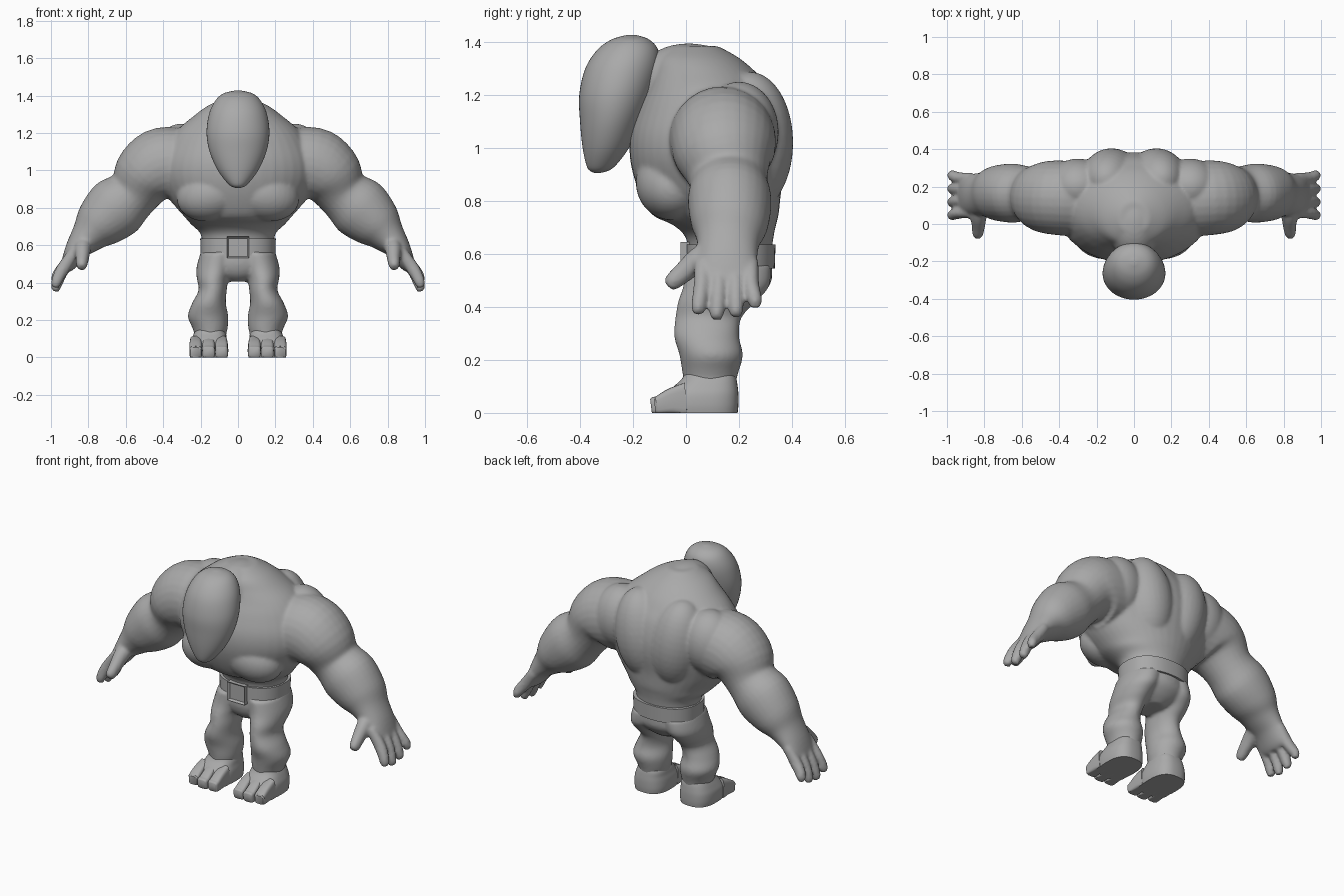
import bpy, bmesh, math
from mathutils import Vector, Matrix

if "Cube" in bpy.data.objects:
    bpy.data.objects.remove(bpy.data.objects["Cube"])

grey = bpy.data.materials.new("plain grey")
grey.use_nodes = True
colour = (0.4, 0.4, 0.4, 1)
grey.diffuse_color = colour
grey.node_tree.nodes["Principled BSDF"].inputs["Base Color"].default_value = colour
SIDES = (1, -1)


def spline(rows, steps):
    """Catmull-Rom interpolation of equal-length rows."""
    out = []
    for i in range(len(rows) - 1):
        a, b, c, d = (rows[max(0, min(len(rows) - 1, i + k))] for k in (-1, 0, 1, 2))
        for s in range(steps):
            t = s / steps
            out.append([q + t / 2 * (r - p + t * (2*p - 5*q + 4*r - w + t * (3*(q - r) + w - p)))
                        for p, q, r, w in zip(a, b, c, d)])
    return out + [list(rows[-1])]


def skin(bm, rings):
    """Join point rings into a closed tube."""
    loops = [[bm.verts.new(p) for p in ring] for ring in rings]
    n = len(loops[0])
    faces = [bm.faces.new(loops[0]), bm.faces.new(loops[-1])]
    for a, b in zip(loops, loops[1:]):
        faces += [bm.faces.new((a[i], a[(i+1) % n], b[(i+1) % n], b[i])) for i in range(n)]
    bmesh.ops.recalc_face_normals(bm, faces=faces)


def oval(centre, u, v, power, n):
    pts = []
    for i in range(n):
        c, s = math.cos(math.tau * i / n), math.sin(math.tau * i / n)
        pts.append(centre + u * math.copysign(abs(c) ** power, c)
                   + v * math.copysign(abs(s) ** power, s))
    return pts


def stack(bm, rows, side=1, power=1.0, steps=4, n=40):
    """Level rings: z, front y, back y, half width, centre x."""
    rings = []
    for z, front, back, half, x in spline(rows, steps):
        rings.append(oval(Vector((x * side, (front + back) / 2, z)),
                          Vector((half, 0, 0)), Vector((0, (back - front) / 2, 0)), power, n))
    skin(bm, rings)


def tube(bm, rows, side=1, across=(0, 1, 0), power=1.0, steps=4, n=28, floor=False):
    """Rings along a path: x, y, z, radius, radius along the across vector."""
    rows = spline(rows, steps)
    pts = [Vector((r[0] * side, r[1], r[2])) for r in rows]
    rings = []
    for i, p in enumerate(pts):
        axis = (pts[min(i + 1, len(pts) - 1)] - pts[max(i - 1, 0)]).normalized()
        v = Vector(across)
        v = (v - axis * v.dot(axis)).normalized()
        ring = oval(p, axis.cross(v) * rows[i][3], v * rows[i][4], power, n)
        if floor:
            for q in ring:
                q.z = max(q.z, 0)
        rings.append(ring)
    skin(bm, rings)


def blob(bm, centre, radii, side=1, tilt=0.0):
    m = (Matrix.Translation((centre[0] * side, centre[1], centre[2]))
         @ Matrix.Rotation(tilt * side, 4, 'Y') @ Matrix.Diagonal((*radii, 1)))
    bmesh.ops.create_uvsphere(bm, u_segments=32, v_segments=20, radius=1, matrix=m)


def finish(name, bm, angle=40):
    mesh = bpy.data.meshes.new(name)
    bm.to_mesh(mesh)
    bm.free()
    mesh.materials.append(grey)
    ob = bpy.data.objects.new(name, mesh)
    bpy.context.collection.objects.link(ob)
    bpy.ops.object.select_all(action='DESELECT')
    ob.select_set(True)
    bpy.context.view_layer.objects.active = ob
    bpy.ops.object.shade_smooth_by_angle(angle=math.radians(angle))
    return ob


# Body: torso, pelvis, legs, arms and hands fused into one skin
bm = bmesh.new()
stack(bm, [(.58, .01, .32, .19, 0), (.66, .0, .33, .2, 0), (.71, -.05, .34, .25, 0),
           (.75, -.13, .35, .285, 0), (.84, -.18, .36, .36, 0), (.95, -.21, .38, .41, 0),
           (1.05, -.21, .38, .41, 0), (1.15, -.18, .355, .37, 0), (1.22, -.15, .315, .32, 0),
           (1.28, -.13, .27, .25, 0), (1.34, -.11, .2, .17, 0), (1.385, -.05, .12, .08, 0)])
stack(bm, [(.66, .01, .32, .18, 0), (.55, 0, .325, .195, 0), (.49, 0, .32, .2, 0),
           (.44, .02, .28, .15, 0), (.405, .06, .23, .06, 0)])
blob(bm, (0, .01, 1.25), (.14, .2, .145))
for side in SIDES:
    # chest, upper back and shoulder muscles
    blob(bm, (.14, -.05, .87), (.19, .14, .14), side, .25)
    blob(bm, (.12, .24, 1.02), (.16, .165, .27), side, .15)
    blob(bm, (.30, .2, 1.06), (.16, .15, .19), side)
    # leg
    stack(bm, [(.56, .0, .32, .1, .1), (.48, -.01, .315, .1, .122), (.42, -.03, .265, .085, .135),
               (.36, -.04, .21, .075, .135), (.29, -.045, .2, .09, .155),
               (.22, -.025, .215, .108, .16), (.16, -.015, .2, .095, .15),
               (.12, -.01, .19, .085, .148), (.05, -.01, .185, .085, .15)], side)
    # arm
    tube(bm, [(.25, .13, 1.03, .19, .2), (.40, .14, 1.025, .205, .2), (.49, .145, .975, .18, .188),
              (.56, .16, .88, .143, .148), (.65, .165, .80, .166, .158), (.74, .165, .715, .14, .146),
              (.80, .16, .65, .098, .12), (.86, .157, .58, .065, .112), (.905, .155, .50, .042, .115),
              (.92, .155, .475, .03, .105)], side)
    # four fingers and thumb
    for base, tip, drop in ((.06, .047, .02), (.124, .117, 0), (.187, .189, .01), (.245, .26, .045)):
        tube(bm, [(.87, base, .57, .03, .03), (.925, base, .49, .035, .031),
                  (.955, (base + tip) / 2, .43 + drop / 2, .033, .03),
                  (.972, tip, .38 + drop, .028, .028), (.977, tip, .352 + drop, .018, .02)], side, n=16)
    tube(bm, [(.82, .12, .62, .05, .05), (.83, .05, .58, .048, .045), (.832, -.01, .53, .04, .036),
              (.835, -.05, .495, .034, .03), (.835, -.068, .478, .022, .02)],
         side, across=(1, 0, 0), n=16)
body = finish("body", bm)
fuse = body.modifiers.new("fuse", 'REMESH')
fuse.mode = 'VOXEL'
fuse.voxel_size = .0095
fuse.use_smooth_shade = True
relax = body.modifiers.new("relax", 'SMOOTH')
relax.factor = .5
relax.iterations = 7

# Hooded head
bm = bmesh.new()
stack(bm, [(.905, -.345, -.325, .012, 0), (.925, -.372, -.275, .05, 0), (1.0, -.39, -.215, .108, 0),
           (1.1, -.4, -.165, .152, 0), (1.2, -.403, -.125, .168, 0), (1.3, -.38, -.1, .155, 0),
           (1.37, -.335, -.105, .123, 0), (1.41, -.28, -.14, .08, 0), (1.427, -.22, -.19, .015, 0)],
      steps=6, n=48)
finish("head", bm, 80)

# Belt and framed buckle
bm = bmesh.new()
stack(bm, [(.545, .0, .335, .2, 0), (.635, .0, .338, .202, 0)], power=.85, steps=1, n=56)
finish("belt", bm)
bm = bmesh.new()
box = Matrix.Translation((0, .01, .588)) @ Matrix.Diagonal((.12, .06, .115, 1))
bmesh.ops.create_cube(bm, size=1, matrix=box)
front = [f for f in bm.faces if f.normal.y < -.9]
bmesh.ops.inset_region(bm, faces=front, thickness=.014)
bmesh.ops.translate(bm, verts=front[0].verts, vec=(0, .012, 0))
finish("belt_buckle", bm)

# Feet with three toes each
for side, label in zip(SIDES, ("left", "right")):
    bm = bmesh.new()
    stack(bm, [(0, -.07, .195, .1, .156), (.03, -.075, .198, .104, .156), (.07, -.07, .198, .102, .156),
               (.1, -.045, .195, .094, .154), (.13, -.015, .19, .085, .15),
               (.16, .0, .18, .07, .15)], side, power=.75)
    finish(label + "_foot", bm, 50)
    bm = bmesh.new()
    for x, tip in ((.088, -.128), (.157, -.132), (.226, -.118)):
        tube(bm, [(x, 0, .05, .065, .032), (x, -.05, .045, .05, .034), (x, -.1, .03, .036, .034),
                  (x, tip + .008, .027, .032, .033), (x, tip, .026, .026, .028)],
             side, across=(1, 0, 0), power=.5, n=24, floor=True)
    finish(label + "_toes", bm, 50)
